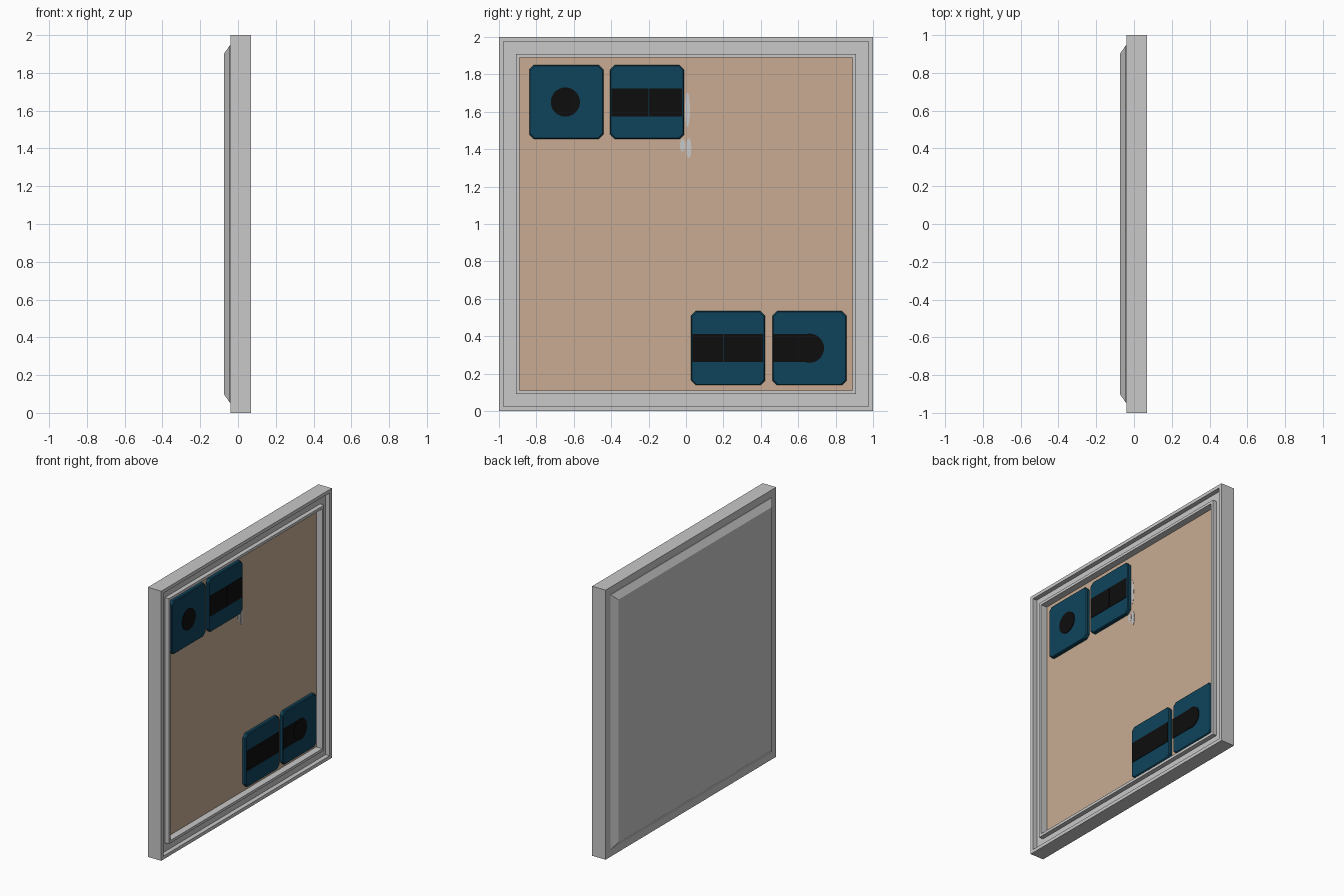
import bpy, bmesh, math

if "Cube" in bpy.data.objects:
    bpy.data.objects.remove(bpy.data.objects["Cube"])


def mat(name, rgb):
    m = bpy.data.materials.new(name)
    m.diffuse_color = (*rgb, 1)
    m.use_nodes = True
    m.node_tree.nodes["Principled BSDF"].inputs["Base Color"].default_value = m.diffuse_color
    return m


GREY = mat("light_grey", (0.58, 0.58, 0.58))
TAN = mat("tan", (0.578, 0.407, 0.287))
TEAL = mat("dark_teal", (0.0045, 0.056, 0.104))
BLACK = mat("black", (0.004, 0.004, 0.004))


def loft(name, rings, material, cap=True):
    """Join equal-length rings of points; cap both ends or close into a loop."""
    bm = bmesh.new()
    vs = [[bm.verts.new(p) for p in r] for r in rings]
    n = len(vs[0])
    pairs = list(zip(vs, vs[1:])) + ([] if cap else [(vs[-1], vs[0])])
    for a, b in pairs:
        for i in range(n):
            j = (i + 1) % n
            bm.faces.new((a[i], a[j], b[j], b[i]))
    if cap:
        bm.faces.new(vs[0])
        bm.faces.new(vs[-1])
    bmesh.ops.recalc_face_normals(bm, faces=bm.faces)
    me = bpy.data.meshes.new(name)
    bm.to_mesh(me)
    bm.free()
    me.materials.append(material)
    ob = bpy.data.objects.new(name, me)
    bpy.context.collection.objects.link(ob)
    return ob


def square(h, x):
    return [(x, -h, 1 - h), (x, h, 1 - h), (x, h, 1 + h), (x, -h, 1 + h)]


def plate(name, pts, x0, x1, material):
    return loft(name, [[(x, y, z) for y, z in pts] for x in (x0, x1)], material)


def rect(y0, y1, z0, z1):
    return [(y0, z0), (y1, z0), (y1, z1), (y0, z1)]


def ellipse(y, z, ry, rz, n=24):
    return [(y + ry * math.cos(2 * math.pi * i / n),
             z + rz * math.sin(2 * math.pi * i / n)) for i in range(n)]


def octagon(y, z, h, c):
    k = h - c
    return [(y + a, z + b) for a, b in ((-k, -h), (k, -h), (h, -k), (h, k),
                                        (k, h), (-k, h), (-h, k), (-h, -k))]


# Frame with a groove between outer rim and inner ridge
loft("frame", [square(h, x) for h, x in (
    (0.89, 0.0), (0.89, 0.07), (0.91, 0.07), (0.91, 0.037), (0.975, 0.037),
    (0.975, 0.07), (1.0, 0.07), (1.0, -0.04), (0.89, -0.04))], GREY, cap=False)

# Bevelled back panel
loft("back_panel", [square(h, x) for h, x in (
    (0.889, 0.01), (0.889, -0.035), (0.945, -0.038), (0.945, -0.044),
    (0.90, -0.075))], GREY)

# Recessed board
plate("board", rect(-0.89, 0.89, 0.11, 1.89), 0.01, 0.02, TAN)

# Worn spots on the board
for i, (y, z, ry, rz) in enumerate(((0.008, 1.61, 0.014, 0.095),
                                    (-0.018, 1.42, 0.015, 0.035),
                                    (0.015, 1.405, 0.014, 0.055))):
    plate(f"worn_spot_{i + 1}", ellipse(y, z, ry, rz, 10), 0.019, 0.022, GREY)

# Tiles with clipped corners and a small front bevel
TOP = 0.046
for i, (y, z) in enumerate(((-0.64, 1.652), (-0.208, 1.652),
                            (0.225, 0.336), (0.66, 0.336))):
    rings = [[(x, py, pz) for py, pz in octagon(y, z, h, 0.025)]
             for h, x in ((0.198, 0.019), (0.198, TOP - 0.006), (0.193, TOP))]
    loft(f"tile_{i + 1}", rings, TEAL)

# Black track pieces: bars and round end spots
for i, (y0, y1, z) in enumerate(((-0.397, -0.202, 1.65), (-0.2, -0.022, 1.65),
                                 (0.036, 0.2, 0.336), (0.202, 0.412, 0.336),
                                 (0.464, 0.66, 0.336))):
    plate(f"track_bar_{i + 1}", rect(y0, y1, z - 0.075, z + 0.075),
          TOP - 0.002, TOP + 0.003, BLACK)
for i, (y, z) in enumerate(((-0.645, 1.652), (0.66, 0.336))):
    plate(f"track_end_{i + 1}", ellipse(y, z, 0.078, 0.078, 32),
          TOP - 0.002, TOP + 0.005, BLACK)
